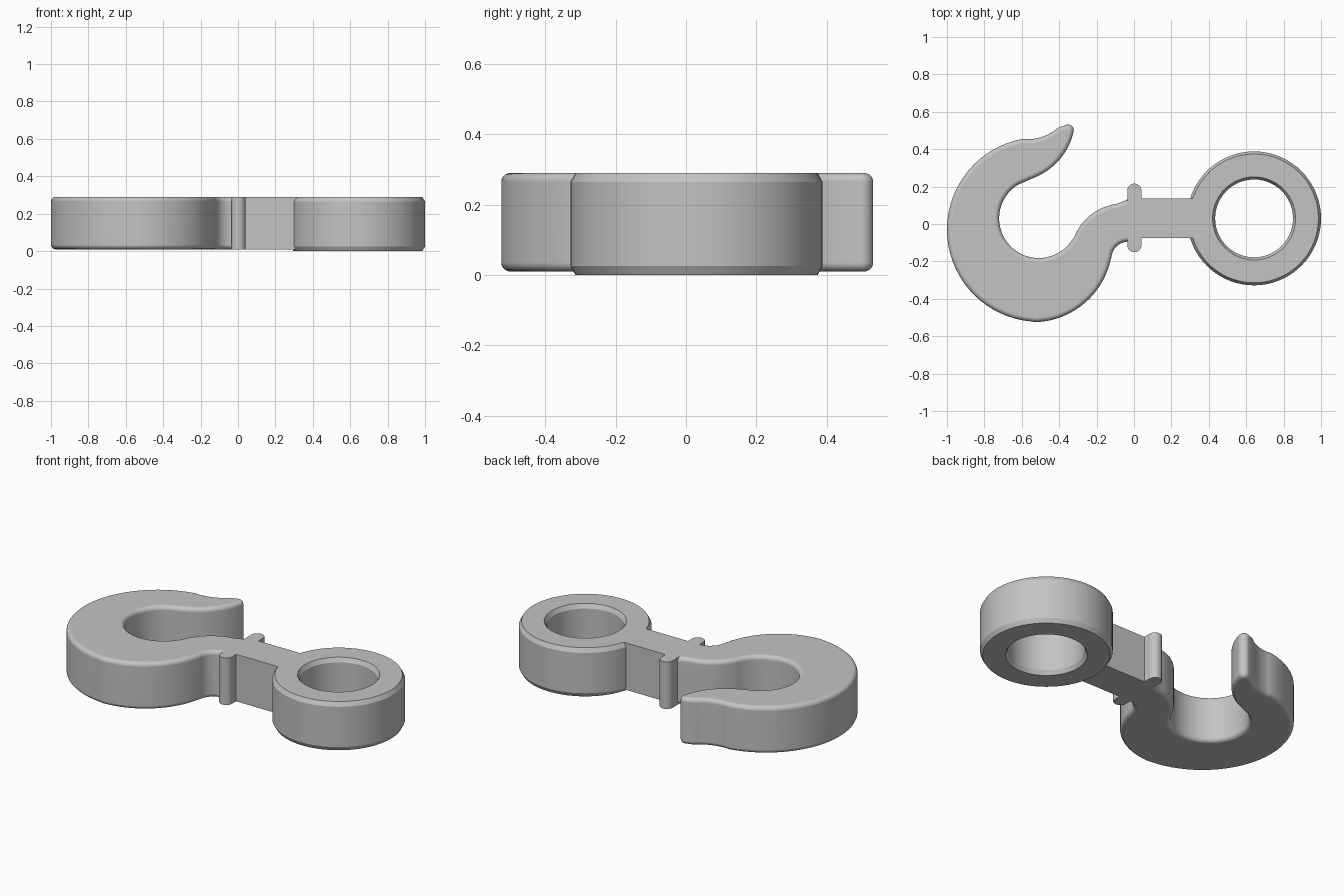
import bpy, bmesh
from math import radians, cos, sin, tau

if "Cube" in bpy.data.objects:
    bpy.data.objects.remove(bpy.data.objects["Cube"], do_unlink=True)

# Single steel material
steel = bpy.data.materials.new("steel grey")
steel.use_nodes = True
color = (0.55, 0.55, 0.55, 1)
steel.diffuse_color = color
steel.node_tree.nodes["Principled BSDF"].inputs["Base Color"].default_value = color

BOTTOM, TOP, AXIS = 0.01, 0.29, 0.03


def arc(cx, cy, r, start, end, step=5):
    """Points along an arc, angles in degrees."""
    n = max(4, round(abs(end - start) / step))
    angles = [radians(start + (end - start) * i / n) for i in range(n + 1)]
    return [(cx + r * cos(a), cy + r * sin(a)) for a in angles]


def finish(name, bm):
    bmesh.ops.recalc_face_normals(bm, faces=bm.faces)
    mesh = bpy.data.meshes.new(name)
    bm.to_mesh(mesh)
    bm.free()
    mesh.materials.append(steel)
    obj = bpy.data.objects.new(name, mesh)
    bpy.context.collection.objects.link(obj)
    bpy.ops.object.select_all(action='DESELECT')
    obj.select_set(True)
    bpy.context.view_layer.objects.active = obj
    bpy.ops.object.shade_smooth_by_angle(angle=radians(25))
    normals = obj.modifiers.new("flat face normals", 'WEIGHTED_NORMAL')
    normals.keep_sharp = True
    return obj


def plate(name, outline, rounding=0):
    """Extrude a flat outline and optionally round its top and bottom rims."""
    bm = bmesh.new()
    base = bm.faces.new([bm.verts.new((x, y, BOTTOM)) for x, y in outline])
    top = bmesh.ops.extrude_face_region(bm, geom=[base], use_keep_orig=True)
    for v in top["geom"]:
        if isinstance(v, bmesh.types.BMVert):
            v.co.z = TOP
    bmesh.ops.recalc_face_normals(bm, faces=bm.faces)
    if rounding:
        rims = [e for e in bm.edges if abs(e.verts[0].co.z - e.verts[1].co.z) < 0.001]
        bmesh.ops.bevel(bm, geom=rims, offset=rounding, offset_type='OFFSET',
                        segments=5, profile=0.5, affect='EDGES', clamp_overlap=False)
    return finish(name, bm)


# Hook: outline walks round the outer bowl, over the tip and back along the throat
hook = [(0, -0.094)]
hook += arc(-0.03, -0.185, 0.091, 90, 176, 10)
hook += arc(-0.54, -0.10, 0.425, -14, -88)
hook += arc(-0.507, -0.03, 0.493, -95, -260)
hook += arc(-0.57, 0.70, 0.247, -90, -48)
hook += arc(-0.354, 0.50, 0.032, 125, -15, 14)
hook += arc(-0.66, 0.57, 0.346, -19, -67)
hook += arc(-0.509, 0.03, 0.212, 122, 324)
hook += arc(-0.055, -0.175, 0.285, 159, 98)
hook += [(-0.055, 0.122), (-0.03, 0.135), (0, 0.14)]
plate("hook", hook, 0.025)

# Collar: narrow bar with rounded ends
plate("collar", arc(0.002, 0.178, 0.038, 0, 180, 12) + arc(0.002, -0.113, 0.038, 180, 360, 12))

# Shank: plain bar joining collar and ring
plate("shank", [(0, -0.075), (0.34, -0.075), (0.34, 0.135), (0, 0.135)])

# Eye ring: chamfered section spun about its own axis
OUTER, INNER, INSET, RISE = 0.358, 0.208, 0.014, 0.025
section = [(OUTER, RISE), (OUTER, TOP - RISE), (OUTER - INSET, TOP), (INNER + INSET, TOP),
           (INNER, TOP - RISE), (INNER, RISE), (INNER + INSET, 0), (OUTER - INSET, 0)]
ring = bmesh.new()
cx = 1 - OUTER
verts = [ring.verts.new((cx + r, AXIS, z)) for r, z in section]
edges = [ring.edges.new((verts[i - 1], verts[i])) for i in range(len(verts))]
bmesh.ops.spin(ring, geom=verts + edges, cent=(cx, AXIS, 0), axis=(0, 0, 1),
               angle=tau, steps=72, use_merge=True)
bmesh.ops.remove_doubles(ring, verts=ring.verts, dist=0.0001)
finish("eye_ring", ring)
